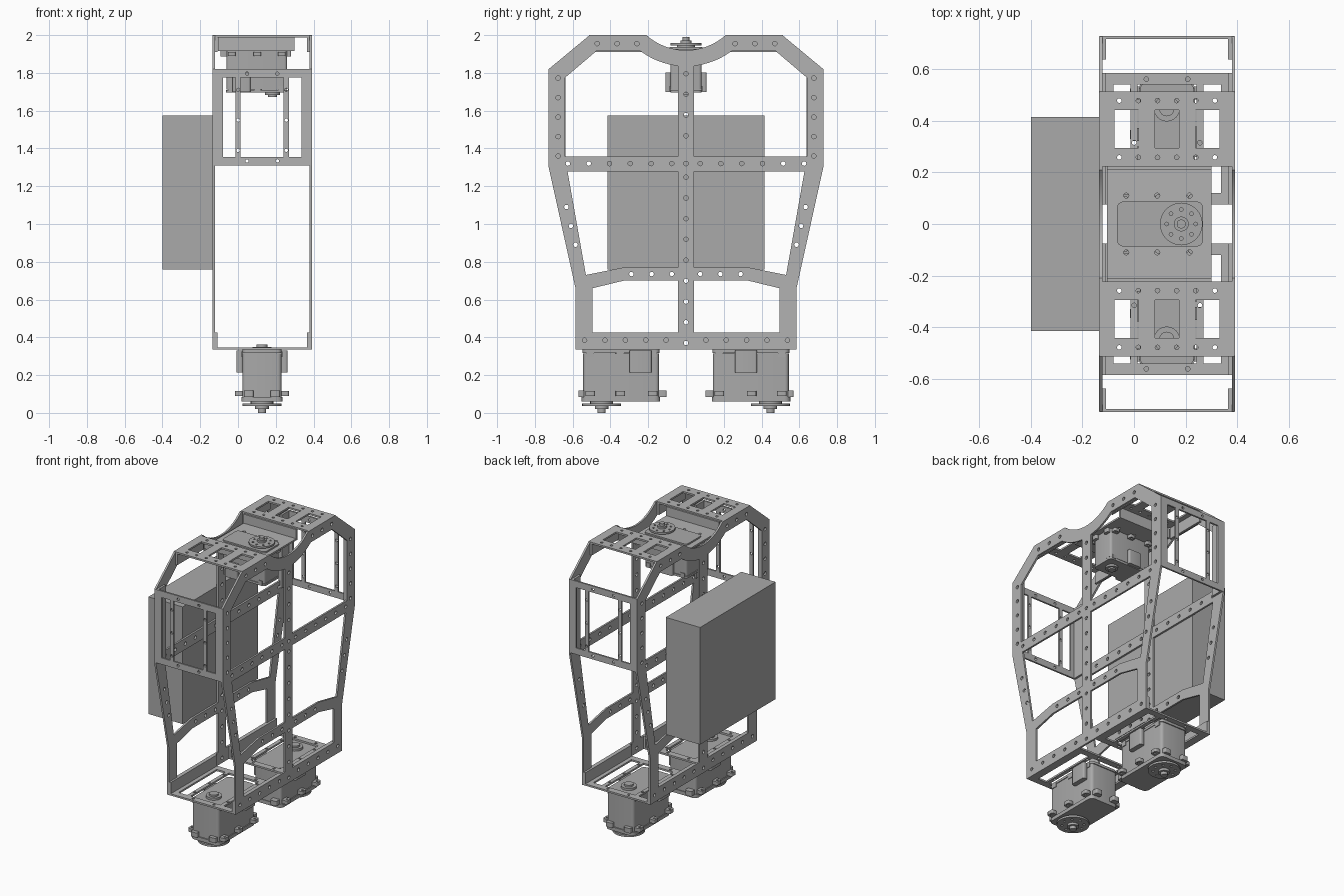
import bpy
from math import sin, cos, pi, sqrt
from mathutils import Matrix, Vector

old = bpy.data.objects.get("Cube")
if old:
    bpy.data.objects.remove(old, do_unlink=True)


def material(name, value):
    m = bpy.data.materials.new(name)
    m.use_nodes = True
    color = (value, value, value, 1)
    m.diffuse_color = color
    m.node_tree.nodes["Principled BSDF"].inputs["Base Color"].default_value = color
    return m


METAL = material("light grey metal", 0.45)
CASING = material("mid grey casing", 0.40)
made = []


def axes(v, w, origin):
    """Matrix whose local y is v and local z is w."""
    v, w = Vector(v), Vector(w)
    m = Matrix((v.cross(w), v, w)).transposed().to_4x4()
    m.translation = origin
    return m


def circle(x, y, r, n=12):
    return [(x + r * cos(2 * pi * i / n), y + r * sin(2 * pi * i / n)) for i in range(n)]


def rect(x0, x1, y0, y1):
    return [(x0, y0), (x1, y0), (x1, y1), (x0, y1)]


def rounded(x0, x1, y0, y1, r):
    pts = []
    corners = [(x1 - r, y1 - r), (x0 + r, y1 - r), (x0 + r, y0 + r), (x1 - r, y0 + r)]
    for k, (cx, cy) in enumerate(corners):
        for i in range(5):
            a = (k + i / 4) * pi / 2
            pts.append((cx + r * cos(a), cy + r * sin(a)))
    return pts


def plate(name, loops, z0, z1, matrix=Matrix(), mat=METAL):
    """Extrude an outline with holes between two local heights."""
    cu = bpy.data.curves.new(name, 'CURVE')
    cu.dimensions = '2D'
    cu.fill_mode = 'BOTH'
    cu.extrude = (z1 - z0) / 2
    for pts in loops:
        sp = cu.splines.new('POLY')
        sp.points.add(len(pts) - 1)
        for p, (x, y) in zip(sp.points, pts):
            p.co = (x, y, 0, 1)
        sp.use_cyclic_u = True
    tmp = bpy.data.objects.new(name + "_curve", cu)
    bpy.context.collection.objects.link(tmp)
    dg = bpy.context.evaluated_depsgraph_get()
    me = bpy.data.meshes.new_from_object(tmp.evaluated_get(dg))
    bpy.data.objects.remove(tmp, do_unlink=True)
    me.transform(matrix @ Matrix.Translation((0, 0, (z0 + z1) / 2)))
    me.materials.clear()
    me.materials.append(mat)
    ob = bpy.data.objects.new(name, me)
    bpy.context.collection.objects.link(ob)
    made.append(ob)
    return ob


def box(name, x0, x1, y0, y1, z0, z1, matrix=Matrix(), mat=METAL):
    return plate(name, [rect(x0, x1, y0, y1)], z0, z1, matrix, mat)


# Side frames: outline, windows and rows of drilled holes
def mirrored(pts):
    return [(-y, z) for y, z in reversed(pts)]


def arc(r, half, n=8):
    """Dip under the top servo, from the edge to near the middle."""
    return [(y, 2.2356 - sqrt(r * r - y * y))
            for y in (half[0] + (half[1] - half[0]) * i / n for i in range(n + 1))]


side = [(0.585, 0.335), (0.585, 0.66), (0.727, 1.30), (0.727, 1.82), (0.51, 2.0)]
half_outline = side + arc(0.3156, (0.21, 0.01))
windows = [
    [(0.042, 1.357), (0.64, 1.357), (0.64, 1.775), (0.475, 1.915)] + arc(0.4006, (0.24, 0.042)),
    [(0.042, 0.77), (0.33, 0.77), (0.53, 0.73), (0.627, 1.278), (0.042, 1.278)],
    [(0.042, 0.425), (0.495, 0.425), (0.495, 0.66), (0.33, 0.70), (0.042, 0.70)],
]
drill = [(0.075 + 0.11 * i, 1.32) for i in range(6)]
drill += [(0.075 + 0.107 * i, 0.735) for i in range(3)]
drill += [(0.105 + 0.108 * i, 0.385) for i in range(5)]
drill += [(0.26 + 0.105 * i, 1.955) for i in range(3)]
drill += [(0.677, 1.36 + 0.103 * i) for i in range(5)]
drill += [(0.585 + 0.024 * i, 0.89 + 0.1 * i) for i in range(3)]
loops = [half_outline + mirrored(half_outline)]
for w in windows:
    loops += [w, mirrored(w)]
for y, z in drill:
    loops += [circle(y, z, 0.012), circle(-y, z, 0.012)]
loops += [circle(0, 0.37 + 0.1097 * i, 0.012) for i in range(14) if i != 9]
loops.append(circle(0, 1.32, 0.012))
to_side = axes((0, 0, 1), (1, 0, 0), (0, 0, 0))
plate("right_frame", loops, -0.135, -0.122, to_side)
plate("left_frame", loops, 0.379, 0.392, to_side)


# Bent cross panels with three windows and two flanges
def panel(name, length, matrix, end, slots, holes):
    cuts = [rect(a, b, end, length - end) for a, b in slots]
    cuts += [circle(x, v, 0.009) for x, v in holes]
    plate(name, [rect(-0.262, 0.262, 0, length)] + cuts, -0.012, 0, matrix)
    for s, label in ((-1, "_flange_a"), (1, "_flange_b")):
        a, b = sorted((s * 0.236, s * 0.251))
        box(name + label, a, b, 0, length, -0.09, -0.012, matrix)


long_slots = [(-0.208, -0.141), (-0.114, 0.114), (0.141, 0.208)]
long_holes = [(s * 0.1275, v) for s in (-1, 1) for v in (0.08, 0.24, 0.40)]
long_holes += [(s * 0.08, v) for s in (-1, 1) for v in (0.024, 0.486)]
top_slots = [(-0.203, -0.11), (-0.047, 0.047), (0.11, 0.203)]
top_holes = [(-0.185 + 0.074 * i, v) for i in range(6) for v in (0.035, 0.255)]
for s, label in ((-1, "front"), (1, "back")):
    panel(label + "_panel", 0.51, axes((0, 0, 1), (0, s, 0), (0.128, s * 0.728, 1.31)),
          0.045, long_slots, long_holes)
    panel(label + "_bottom_panel", 0.51, axes((0, s, 0), (0, 0, -1), (0.128, s * 0.075, 0.335)),
          0.045, long_slots, long_holes)
    panel(label + "_top_panel", 0.29, axes((0, s, 0), (0, 0, 1), (0.128, s * 0.223, 2.0)),
          0.072, top_slots, top_holes)
    # Upright wall of the sunken servo tray
    box(label + "_tray_wall", -0.105, 0.30, s * 0.217 - 0.006, s * 0.217 + 0.006, 1.915, 1.99)

tray_holes = [circle(x, y, 0.01) for x in (-0.03, 0.09, 0.215) for y in (-0.11, 0.11)]
plate("servo_tray", [rect(-0.105, 0.30, -0.22, 0.22), rect(-0.05, 0.26, -0.08, 0.08)] + tray_holes,
      1.915, 1.927)


# Servo, with its local origin at the tip of the horn
def servo(name, m):
    def part(label, loops, z0, z1):
        plate(name + label, loops, z0, z1, m, CASING)

    part("_body", [rounded(-0.103, 0.103, -0.097, 0.305, 0.02)], 0.085, 0.315)
    part("_horn_lid", [rounded(-0.109, 0.109, -0.105, 0.31, 0.03)], 0.06, 0.085)
    part("_rear_lid", [rounded(-0.104, 0.104, -0.1, 0.307, 0.025)], 0.318, 0.335)
    part("_neck", [circle(0, 0, 0.06, 24)], 0.05, 0.06)
    ring = [circle(0.07 * cos(i * pi / 4), 0.07 * sin(i * pi / 4), 0.009, 8) for i in range(8)]
    part("_horn", [circle(0, 0, 0.103, 32)] + ring, 0.036, 0.05)
    part("_hub", [circle(0, 0, 0.036, 24)], 0.02, 0.036)
    part("_tip", [circle(0, 0, 0.022, 16)], 0, 0.02)
    part("_rear_bearing", [circle(0, 0, 0.05, 24)], 0.335, 0.35)
    part("_rear_pin", [circle(0, 0, 0.03, 16)], 0.35, 0.362)
    # Mounting ears, clips and cable blocks
    for s, label in ((-1, "_a"), (1, "_b")):
        for k, y in enumerate((-0.06, 0.10, 0.27)):
            a, b = sorted((s * 0.1, s * 0.142))
            hole = circle(s * 0.126, y, 0.008, 8)
            part(f"_side_ear{label}{k}", [rounded(a, b, y - 0.025, y + 0.025, 0.01), hole],
                 0.09, 0.115)
            a, b = sorted((s * 0.1, s * 0.108))
            part(f"_clip{label}{k}", [rect(a, b, y - 0.02, y + 0.02)], 0.295, 0.325)
        part("_front_ear" + label, [rounded(s * 0.07 - 0.025, s * 0.07 + 0.025, -0.123, -0.09, 0.01)],
             0.085, 0.118)
        part("_rear_ear" + label, [rounded(s * 0.07 - 0.025, s * 0.07 + 0.025, 0.30, 0.345, 0.01)],
             0.085, 0.118)
        a, b = sorted((s * 0.1, s * 0.136))
        y0 = 0.147 if s > 0 else 0.07
        part("_cable_block" + label, [rounded(a, b, y0, y0 + 0.118, 0.012)], 0.215, 0.33)


servo("front_leg_servo", axes((0, 1, 0), (0, 0, 1), (0.127, -0.447, 0)))
servo("back_leg_servo", axes((0, -1, 0), (0, 0, 1), (0.127, 0.447, 0)))
servo("neck_servo", axes((-1, 0, 0), (0, 0, -1), (0.183, 0, 1.99)) @ Matrix.Diagonal((0.8, 0.8, 0.88, 1)))

# Equipment box on the right side
box("equipment_box", -0.399, -0.135, -0.415, 0.415, 0.76, 1.575, mat=CASING)

# Smooth the round walls, keeping the edges sharp
bpy.ops.object.select_all(action='DESELECT')
for ob in made:
    ob.select_set(True)
bpy.context.view_layer.objects.active = made[0]
bpy.ops.object.shade_smooth_by_angle(angle=0.6)
